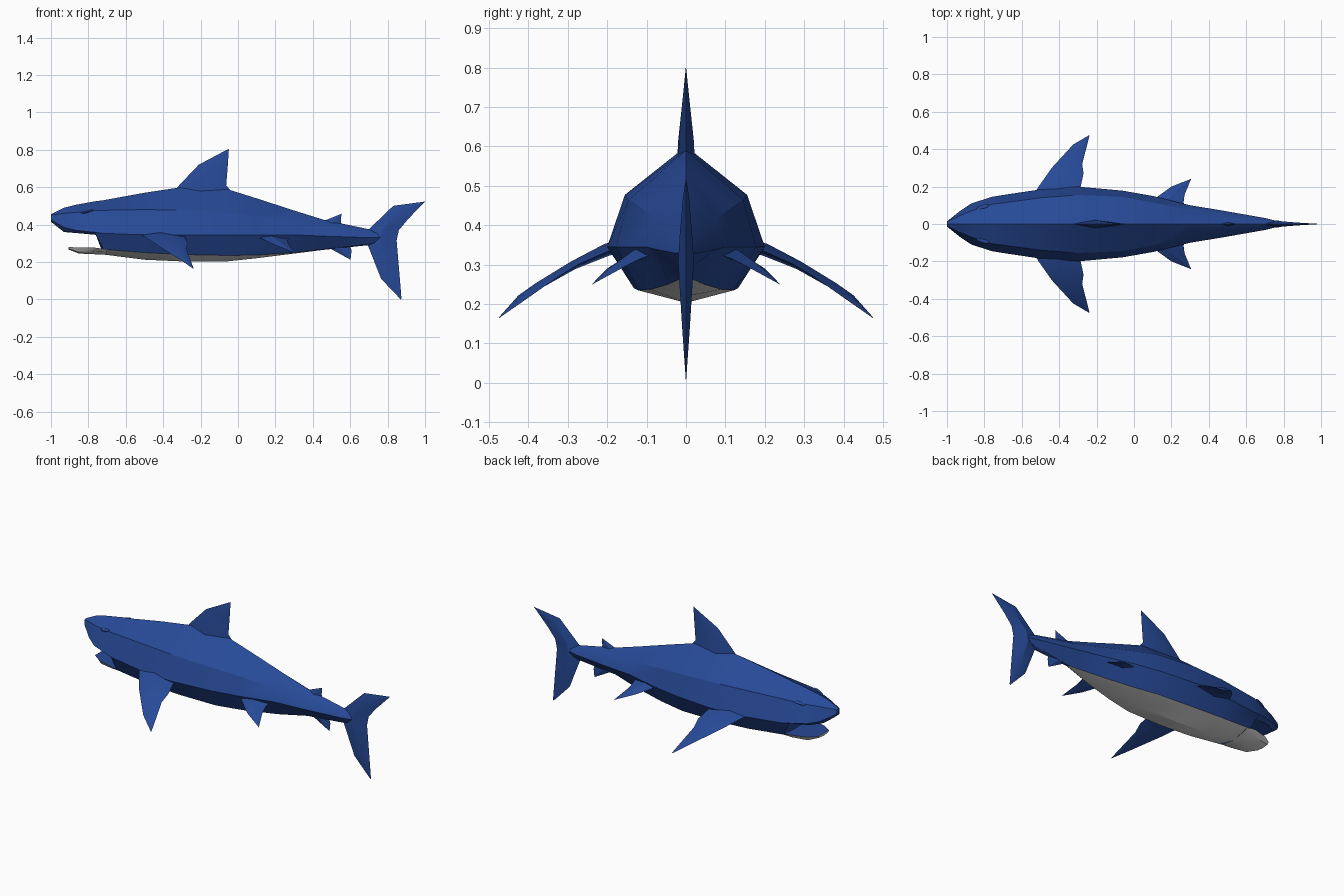
import bpy, bmesh, math
from mathutils import Vector

cube = bpy.data.objects.get("Cube")
if cube:
    bpy.data.objects.remove(cube, do_unlink=True)


def make_material(name, color):
    mat = bpy.data.materials.new(name)
    mat.use_nodes = True
    mat.diffuse_color = color
    mat.node_tree.nodes["Principled BSDF"].inputs["Base Color"].default_value = color
    return mat


blue = make_material("skin blue", (0.02, 0.068, 0.31, 1))
grey = make_material("belly grey", (0.76, 0.755, 0.75, 1))


def finish(bm, name, angle=30):
    """Weld, orient and shade a mesh, then link it as an object."""
    bmesh.ops.remove_doubles(bm, verts=bm.verts, dist=0.0005)
    bmesh.ops.recalc_face_normals(bm, faces=bm.faces)
    mesh = bpy.data.meshes.new(name)
    bm.to_mesh(mesh)
    bm.free()
    mesh.materials.append(blue)
    mesh.materials.append(grey)
    obj = bpy.data.objects.new(name, mesh)
    bpy.context.collection.objects.link(obj)
    bpy.ops.object.select_all(action="DESELECT")
    obj.select_set(True)
    bpy.context.view_layer.objects.active = obj
    bpy.ops.object.shade_smooth_by_angle(angle=math.radians(angle))
    return obj


def loft(name, rings, is_grey=lambda ring, side: False, angle=30, grey_cap=False):
    """Skin closed rings of points and cap both ends."""
    bm = bmesh.new()
    loops = [[bm.verts.new(p) for p in ring] for ring in rings]
    count = len(loops[0])
    for r, (a, b) in enumerate(zip(loops, loops[1:])):
        for s in range(count):
            t = (s + 1) % count
            face = bm.faces.new((a[s], a[t], b[t], b[s]))
            face.material_index = int(is_grey(r, s))
    bm.faces.new(loops[0]).material_index = int(grey_cap)
    bm.faces.new(loops[-1])
    return finish(bm, name, angle)


def fin(name, stations, normal):
    """Diamond-section fin: each station is leading point, trailing point, half thickness."""
    normal = Vector(normal).normalized()
    rings = []
    for lead, trail, thick in stations:
        lead, trail = Vector(lead), Vector(trail)
        mid = lead.lerp(trail, 0.45)
        rings.append([lead, mid + normal * thick, trail, mid - normal * thick])
    return loft(name, rings, angle=20)


def upright(stations):
    """Put (lead x, lead z, trail x, trail z, thickness) on the centre plane."""
    return [((a, 0, b), (c, 0, d), t) for a, b, c, d, t in stations]


# Body: x, top z, then y and z of shoulder, flank and belly lines, then keel z
sections = [
    (-1, .455, .012, .45, .014, .425, .01, .415, .415),
    (-.93, .49, .045, .46, .07, .385, .05, .365, .36),
    (-.87, .505, .07, .465, .11, .37, .09, .355, .36),
    (-.76, .525, .105, .475, .145, .358, .115, .345, .35),
    (-.72, .53, .11, .476, .152, .353, .115, .268, .24),
    (-.5, .57, .14, .48, .185, .345, .13, .25, .212),
    (-.3, .6, .155, .477, .2, .345, .132, .24, .203),
    (-.06, .59, .145, .465, .178, .345, .122, .235, .203),
    (.1, .54, .115, .445, .15, .345, .09, .237, .22),
    (.3, .475, .075, .415, .1, .345, .046, .25, .245),
    (.46, .425, .05, .388, .074, .338, .006, .268, .265),
    (.7, .375, .018, .36, .032, .33, .015, .295, .29),
    (.8, .34, .005, .335, .007, .33, .005, .32, .315),
]
rings = []
for x, top, yu, zu, ym, zm, yl, zl, keel in sections:
    half = [(yu, zu), (ym, zm), (yl, zl)]
    ring = [(x, 0, top)] + [(x, y, z) for y, z in half]
    ring += [(x, 0, keel)] + [(x, -y, z) for y, z in reversed(half)]
    rings.append(ring)
loft("body", rings, lambda r, s: s in (3, 4) and 4 <= r <= 9)

# Lower jaw: blue mouth floor, grey sides and underside sloping inwards
jaw = []
for x, y, top, low, keel in [(-.905, .05, .28, .27, .266), (-.85, .088, .277, .252, .245),
                             (-.76, .112, .276, .253, .241), (-.7, .117, .268, .256, .238)]:
    jaw.append([(x, -y, top), (x, y, top), (x, y * .8, low), (x, 0, keel), (x, -y * .8, low)])
loft("lower_jaw", jaw, lambda r, s: s > 0, grey_cap=True)

# Fins on the centre line
fin("dorsal_fin", upright([(-.35, .57, -.03, .57, .022), (-.31, .615, -.063, .61, .02),
                           (-.21, .72, -.055, .71, .009), (-.05, .805, -.049, .8, 0)]), (0, 1, 0))
fin("rear_dorsal_fin", upright([(.44, .4, .56, .385, .012), (.47, .424, .55, .415, .008),
                                (.555, .458, .553, .455, 0)]), (0, 1, 0))
fin("anal_fin", upright([(.45, .29, .6, .285, .012), (.5, .268, .607, .26, .008),
                         (.6, .213, .602, .215, 0)]), (0, 1, 0))
fin("tail_fin", upright([(1, .523, .995, .518, 0), (.83, .5, .91, .43, .008),
                         (.7, .375, .86, .37, .016), (.69, .3, .848, .315, .02),
                         (.765, .11, .862, .15, .009), (.87, 0, .874, .005, 0)]), (0, 1, 0))

# Paired fins, mirrored across the centre plane
pectoral = [((-.54, .15, .35), (-.28, .15, .345), .02), ((-.51, .2, .342), (-.285, .2, .333), .016),
            ((-.44, .3, .295), (-.27, .27, .302), .011), ((-.325, .425, .222), (-.277, .32, .272), .009),
            ((-.24, .475, .165), (-.238, .472, .167), .001)]
pelvic = [((.07, .08, .345), (.28, .06, .335), .022), ((.11, .135, .332), (.265, .115, .315), .014),
          ((.2, .2, .29), (.27, .155, .295), .008), ((.305, .241, .248), (.304, .238, .25), 0)]
for label, side in (("left", 1), ("right", -1)):
    for name, stations in (("pectoral", pectoral), ("pelvic", pelvic)):
        flipped = [((a[0], a[1] * side, a[2]), (b[0], b[1] * side, b[2]), t)
                   for a, b, t in stations]
        fin(f"{label}_{name}_fin", flipped, (0, side * .45, .9))
    # Eye: flat lens lying on the shoulder line
    bm = bmesh.new()
    bmesh.ops.create_uvsphere(bm, u_segments=8, v_segments=6, radius=1)
    for v in bm.verts:
        v.co = Vector((v.co.x * .035, v.co.y * .012, v.co.z * .009))
        v.co += Vector((-.81 + v.co.z, side * (.09 + v.co.x * .3), .469 + v.co.x * .2))
    finish(bm, f"{label}_eye")
